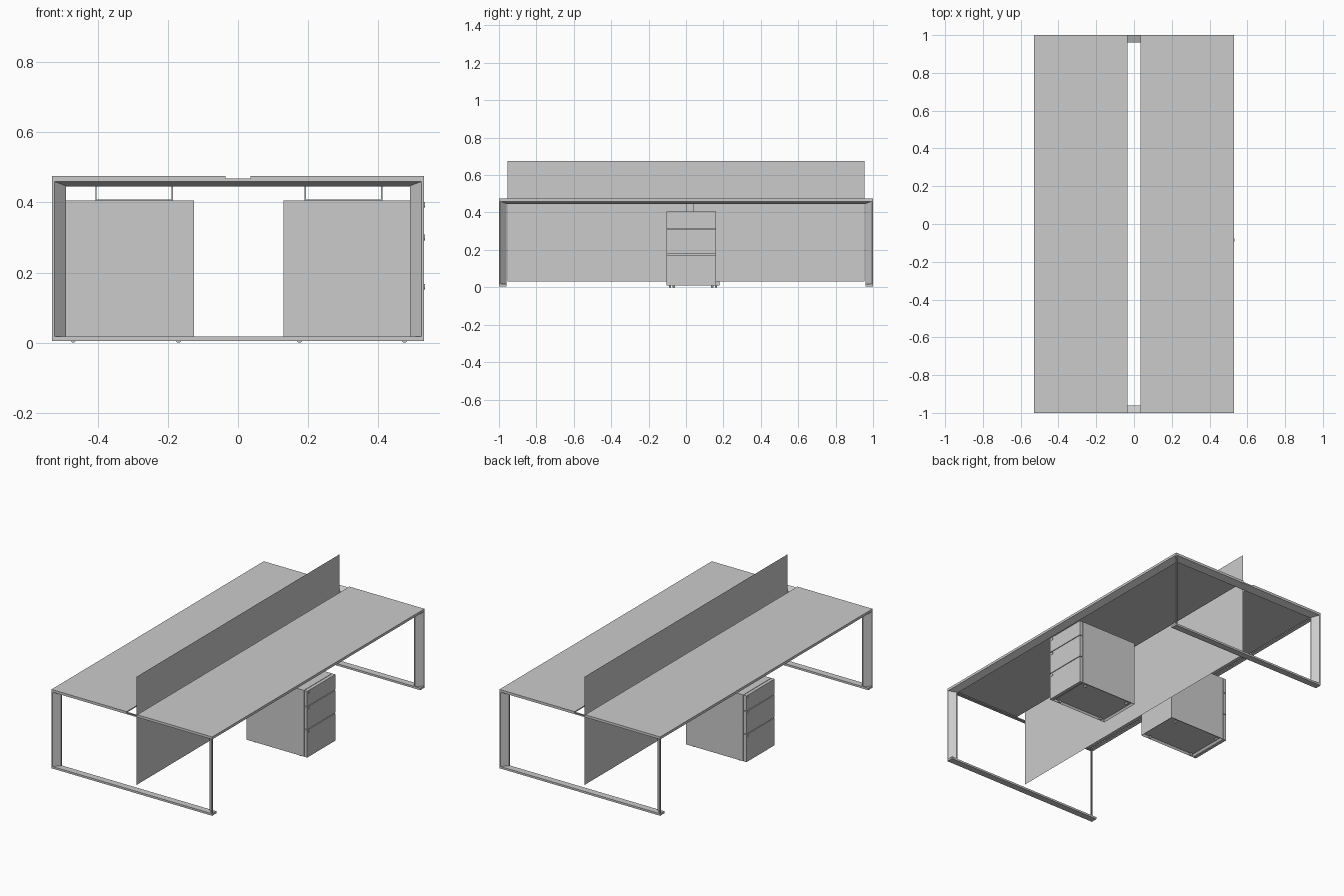
import bpy, bmesh, math
from mathutils import Matrix

if "Cube" in bpy.data.objects:
    bpy.data.objects.remove(bpy.data.objects["Cube"])

gray = bpy.data.materials.new("light_gray")
gray.diffuse_color = (0.6, 0.6, 0.6, 1)
gray.use_nodes = True
gray.node_tree.nodes["Principled BSDF"].inputs["Base Color"].default_value = gray.diffuse_color


def finish(name, bm):
    bmesh.ops.recalc_face_normals(bm, faces=bm.faces)
    me = bpy.data.meshes.new(name)
    bm.to_mesh(me)
    bm.free()
    me.materials.append(gray)
    ob = bpy.data.objects.new(name, me)
    bpy.context.collection.objects.link(ob)
    return ob


def add_box(bm, x0, x1, y0, y1, z0, z1):
    m = Matrix.Translation(((x0 + x1) / 2, (y0 + y1) / 2, (z0 + z1) / 2)) \
        @ Matrix.Diagonal((x1 - x0, y1 - y0, z1 - z0, 1))
    return bmesh.ops.create_cube(bm, size=1, matrix=m)["verts"]


def box(name, *dims):
    bm = bmesh.new()
    add_box(bm, *dims)
    return finish(name, bm)


def add_cylinder(bm, center, radius, depth, sides, rot=Matrix()):
    bmesh.ops.create_cone(bm, cap_ends=True, segments=sides, radius1=radius, radius2=radius,
                          depth=depth, matrix=Matrix.Translation(center) @ rot)


# Two desktops with a cable gap between them
for side, x0, x1 in (("left", -0.53, -0.035), ("right", 0.035, 0.53)):
    box(side + "_desktop", x0, x1, -1, 1, 0.468, 0.475)

# Sloping rim under the desktops, mitred at the corners
bm = bmesh.new()
loops = []
for x, y, z in ((0.53, 1, 0.468), (0.53, 1, 0.46), (0.49, 0.96, 0.445), (0.49, 0.96, 0.452)):
    loops.append([bm.verts.new((sx * x, sy * y, z))
                  for sx, sy in ((-1, -1), (1, -1), (1, 1), (-1, 1))])
for i in range(4):
    a, b = loops[i], loops[(i + 1) % 4]
    for j in range(4):
        k = (j + 1) % 4
        bm.faces.new((a[j], a[k], b[k], b[j]))
finish("desk_rim", bm)

# Legs: flat plates set diagonally at the corners
section = [(0.53, 1), (0.524, 1), (0.49, 0.966), (0.49, 0.96), (0.496, 0.96), (0.53, 0.994)]
for sx in (-1, 1):
    for sy in (-1, 1):
        bm = bmesh.new()
        face = bm.faces.new([bm.verts.new((sx * x, sy * y, 0.005)) for x, y in section])
        ext = bmesh.ops.extrude_face_region(bm, geom=[face])["geom"]
        for v in ext:
            if isinstance(v, bmesh.types.BMVert):
                v.co.z = 0.46 if abs(v.co.x) > 0.51 else 0.449
        finish("leg", bm)

# Foot bars joining each pair of legs
for sy in (-1, 1):
    y0, y1 = sorted((sy * 1.0, sy * 0.96))
    box("foot_bar", -0.53, 0.53, y0, y1, 0.005, 0.017)

# Divider screen, a single sheet
bm = bmesh.new()
bm.faces.new([bm.verts.new((0, y, z)) for y, z in
              ((-0.955, 0.03), (0.955, 0.03), (0.955, 0.675), (-0.955, 0.675))])
finish("divider_screen", bm)


# Drawer pedestal, built facing +x around its own centre line
def pedestal(side, place):
    w = 0.1325
    parts = []
    # cabinet with a recessed bottom
    bm = bmesh.new()
    add_box(bm, 0.13, 0.508, -w, w, 0.01, 0.405)
    bm.normal_update()
    bottom = [f for f in bm.faces if f.normal.z < -0.9]
    bmesh.ops.inset_region(bm, faces=bottom, thickness=0.012)
    for v in bottom[0].verts:
        v.co.z += 0.012
    parts.append(finish(side + "_cabinet", bm))
    # drawer fronts
    bm = bmesh.new()
    for z0, z1 in ((0.01, 0.173), (0.177, 0.31), (0.314, 0.405)):
        add_box(bm, 0.511, 0.53, -w, w, z0, z1)
    parts.append(finish(side + "_drawer_fronts", bm))
    # round locks
    bm = bmesh.new()
    for z in (0.16, 0.3, 0.393):
        add_cylinder(bm, (0.531, -w + 0.02, z), 0.008, 0.004, 16, Matrix.Rotation(math.pi / 2, 4, 'Y'))
    parts.append(finish(side + "_locks", bm))
    # casters
    bm = bmesh.new()
    for x in (0.175, 0.475):
        for y in (-w + 0.02, w - 0.02):
            add_cylinder(bm, (x, y, 0.008), 0.008, 0.012, 12, Matrix.Rotation(math.pi / 2, 4, 'X'))
    parts.append(finish(side + "_casters", bm))
    # hanging bracket
    bm = bmesh.new()
    add_box(bm, 0.19, 0.194, -0.025, 0.012, 0.405, 0.468)
    add_box(bm, 0.408, 0.412, -0.025, 0.012, 0.405, 0.468)
    add_box(bm, 0.19, 0.412, -0.025, 0.012, 0.405, 0.409)
    parts.append(finish(side + "_bracket", bm))
    for ob in parts:
        ob.data.transform(place)


pedestal("right", Matrix.Translation((0, 0.0275, 0)))
pedestal("left", Matrix.Translation((0.005, 0.0475, 0)) @ Matrix.Rotation(math.pi, 4, 'Z'))
